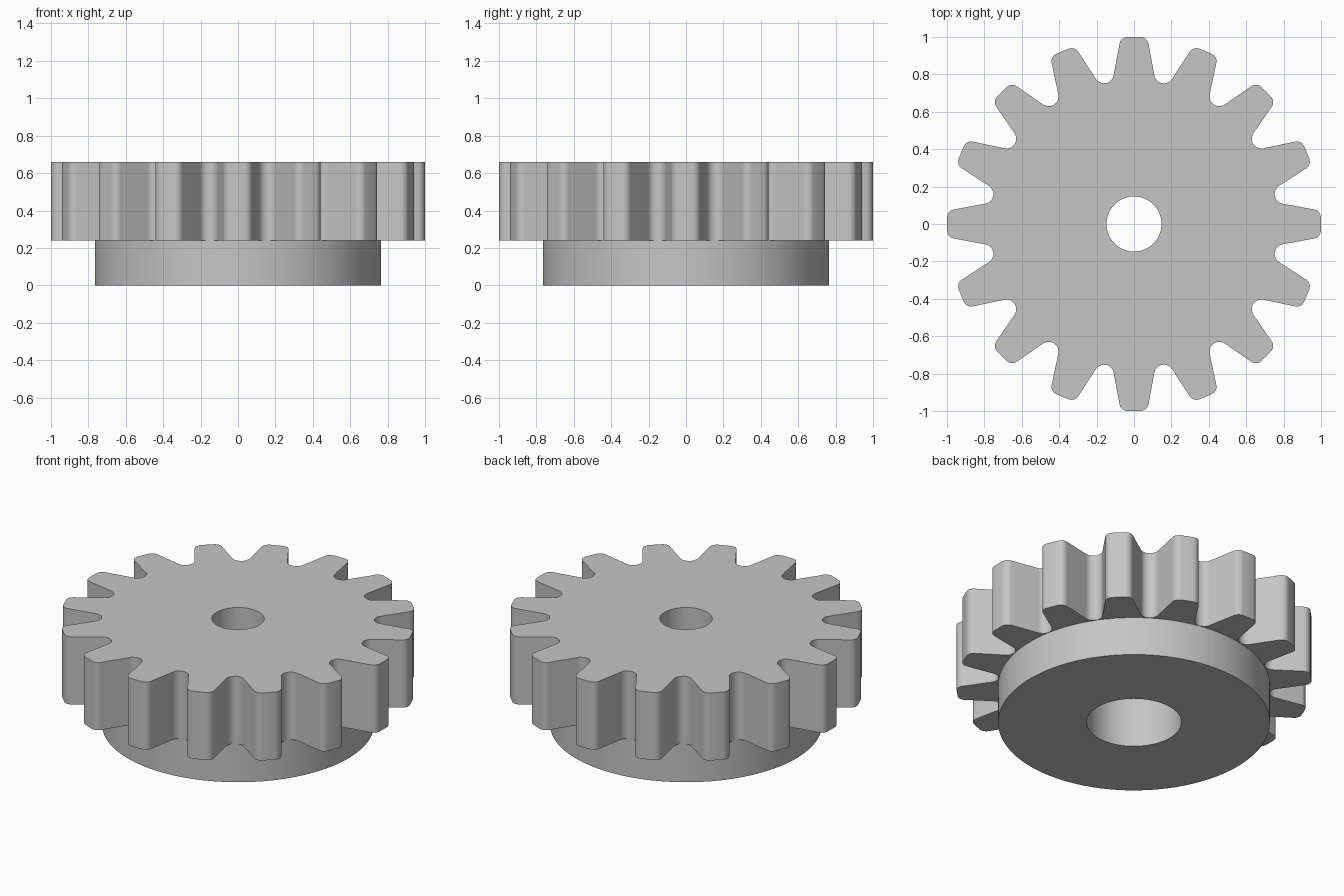
import bpy, bmesh, math
from mathutils import Vector

cube = bpy.data.objects.get("Cube")
if cube:
    bpy.data.objects.remove(cube, do_unlink=True)

TEETH = 16
PITCH = 2 * math.pi / TEETH
TOP, SHELF, STEP = 0.66, 0.24, 0.42        # heights: gear top, gear underside, counterbore end
HUB_R, BORE_R, HOLE_R = 0.765, 0.267, 0.147
ROOT_R, GULLET, CORNER = 0.768, 0.052, 0.043


def polar(radius, angle):
    return Vector((radius * math.cos(angle), radius * math.sin(angle)))


def arc(centre, radius, start, end, steps):
    return [centre + polar(radius, start + (end - start) * i / steps) for i in range(steps + 1)]


def half_tooth():
    """From the middle of the tip to the bottom of the gullet, tooth along +x."""
    corner_y = 0.035
    corner = Vector((math.sqrt((1 - CORNER) ** 2 - corner_y ** 2), corner_y))
    gullet = polar(ROOT_R + GULLET, PITCH / 2)
    # Straight flank is the inner tangent of the corner and gullet circles
    d = corner - gullet
    flank = math.atan2(d.y, d.x) + math.asin((CORNER + GULLET) / d.length)
    tip_angle = math.atan2(corner.y, corner.x)
    return ([Vector((1, 0))]
            + arc(corner, CORNER, tip_angle, flank + math.pi / 2, 7)
            + arc(gullet, GULLET, flank + 1.5 * math.pi, PITCH / 2 + math.pi, 8))


# Full toothed outline by mirroring one half tooth and repeating it
half = half_tooth()
tooth = [Vector((p.x, -p.y)) for p in reversed(half[1:-1])] + half
outline = []
for k in range(TEETH):
    c, s = math.cos(k * PITCH), math.sin(k * PITCH)
    outline += [Vector((c * p.x - s * p.y, s * p.x + c * p.y)) for p in tooth]


def circle(radius):
    return [p.normalized() * radius for p in outline]


# Closed chain of rings: gear, hub, counterbore and shaft hole
rings = [(circle(HOLE_R), TOP), (outline, TOP), (outline, SHELF),
         (circle(HUB_R), SHELF), (circle(HUB_R), 0),
         (circle(BORE_R), 0), (circle(BORE_R), STEP), (circle(HOLE_R), STEP)]
bm = bmesh.new()
loops = [[bm.verts.new((p.x, p.y, z)) for p in pts] for pts, z in rings]
n = len(outline)
for a, b in zip(loops, loops[1:] + loops[:1]):
    for i in range(n):
        j = (i + 1) % n
        bm.faces.new((a[i], a[j], b[j], b[i]))
bmesh.ops.recalc_face_normals(bm, faces=bm.faces)
mesh = bpy.data.meshes.new("spur_gear")
bm.to_mesh(mesh)
bm.free()

# Plain grey metal
grey = bpy.data.materials.new("grey")
grey.use_nodes = True
colour = (0.56, 0.56, 0.56, 1)
grey.diffuse_color = colour
grey.node_tree.nodes["Principled BSDF"].inputs["Base Color"].default_value = colour
mesh.materials.append(grey)

gear = bpy.data.objects.new("spur_gear", mesh)
bpy.context.collection.objects.link(gear)
bpy.ops.object.select_all(action="DESELECT")
gear.select_set(True)
bpy.context.view_layer.objects.active = gear
bpy.ops.object.shade_smooth_by_angle(angle=math.radians(35))
